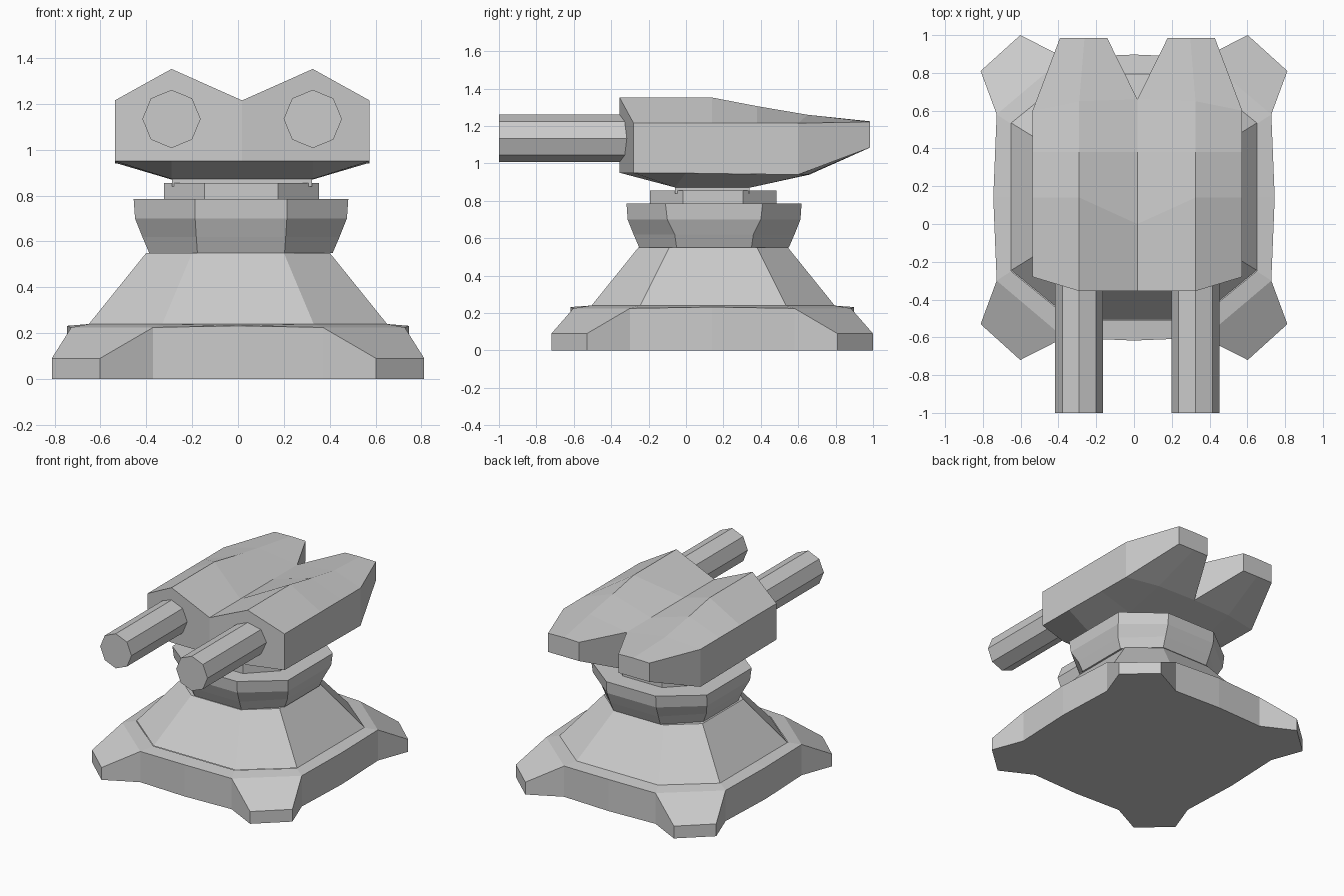
import bpy, bmesh, math
from mathutils import Matrix

if "Cube" in bpy.data.objects:
    bpy.data.objects.remove(bpy.data.objects["Cube"])

CY = 0.14      # centre of the base along y
TX = 0.018     # centre of the turret along x


def make(name, verts, faces, loc=(0, 0, 0), mirror=None):
    me = bpy.data.meshes.new(name)
    me.from_pydata(verts, [], faces)
    ob = bpy.data.objects.new(name, me)
    bpy.context.collection.objects.link(ob)
    ob.location = loc
    if mirror:
        m = ob.modifiers.new("mirror", 'MIRROR')
        m.use_axis = mirror
        m.merge_threshold = 0.0005
    bm = bmesh.new()
    bm.from_mesh(me)
    bmesh.ops.recalc_face_normals(bm, faces=bm.faces)
    bm.to_mesh(me)
    bm.free()
    return ob


def octagon_stack(name, rings, loc):
    """Stacked eight-sided rings: (z, half width, corner x, corner y)."""
    verts, faces = [], []
    for z, w, cx, cy in rings:
        verts += [(cx, -w, z), (w, -cy, z), (w, cy, z), (cx, w, z),
                  (-cx, w, z), (-w, cy, z), (-w, -cy, z), (-cx, -w, z)]
    for r in range(len(rings) - 1):
        for i in range(8):
            a, b = r * 8 + i, r * 8 + (i + 1) % 8
            faces.append((a, b, b + 8, a + 8))
    n = len(verts)
    faces += [tuple(range(8))[::-1], tuple(range(n - 8, n))]
    return make(name, verts, faces, loc)


# Footed base: one quarter, mirrored twice
outline = [(0, -.757, .232), (.37, -.742, .225), (.602, -.86, .09),
           (.812, -.67, .09), (.727, -.44, .225), (.745, 0, .232)]
inner = [(0, -.65, .24), (.33, -.65, .24), (.65, -.39, .24), (.65, 0, .24)]
v = [(x, y, 0) for x, y, z in outline] + outline + inner + [(0, 0, 0)]
f = [(i, i + 1, i + 7, i + 6) for i in range(5)]
f += [(5, 4, 3, 2, 1, 0, 16), (7, 8, 9, 10),
      (6, 7, 13, 12), (7, 10, 14, 13), (10, 11, 15, 14)]
make("footed_base", v, f, (0, CY, 0), (True, True, False))

# Tapered pedestal, bowl, turntable
octagon_stack("pedestal", [(.24, .65, .33, .39), (.55, .4, .2, .235)], (0, CY + .005, 0))
octagon_stack("bowl", [(.55, .4, .19, .2), (.62, .43, .195, .21),
                       (.70, .462, .2, .25), (.785, .468, .2, .26)], (.013, CY + .01, 0))
octagon_stack("turntable", [(.77, .338, .16, .16), (.855, .338, .16, .16)],
              (.015, CY + .005, 0))

# Neck block
v = [(x, y, z) for z in (.84, .885) for x, y in
     ((-.305, -.2), (.305, -.2), (.305, .2), (-.305, .2))]
make("neck", v, [(3, 2, 1, 0), (4, 5, 6, 7)] +
     [(i, (i + 1) % 4, (i + 1) % 4 + 4, i + 4) for i in range(4)], (TX, CY, 0))

# Turret: right half lofted front to back (valley, ridge, shoulder, lower edge, belly, keel)
X = [0, .308, .555, .555, .308, 0]
sections = [
    (X, [-.355, -.355, -.28, -.28, -.355, -.355], [1.215, 1.352, 1.215, .95, .95, .95]),
    (X, [0, .14, .14, 0, -.06, -.06], [1.215, 1.352, 1.215, .948, .872, .872]),
    (X, [.38, .38, .38, .34, .34, .34], [1.215, 1.306, 1.215, .943, .87, .87]),
    (X, [.66, .65, .6, .6, .65, .66], [1.215, 1.26, 1.215, .94, .94, .94]),
    ([.16, .28, .41, .41, .28, .16], [.985] * 6, [1.222, 1.225, 1.222, 1.085, 1.085, 1.085]),
]
v = [p for s in sections for p in zip(*s)]
f = [(r * 6 + i, r * 6 + i + 1, r * 6 + i + 7, r * 6 + i + 6)
     for r in range(4) for i in range(5)]
f += [tuple(range(6)), tuple(range(24, 30)), (18, 24, 29, 23)]
make("turret", v, f, (TX, 0, 0), (True, False, False))

# Twin eight-sided barrels
for side, name in ((-1, "left_barrel"), (1, "right_barrel")):
    bm = bmesh.new()
    bmesh.ops.create_cone(bm, cap_ends=True, segments=8, radius1=.127, radius2=.127,
                          depth=.7, matrix=Matrix.Rotation(math.pi / 2, 4, 'X'))
    me = bpy.data.meshes.new(name)
    bm.to_mesh(me)
    bm.free()
    ob = bpy.data.objects.new(name, me)
    ob.location = (TX + side * .308, -.65, 1.134)
    bpy.context.collection.objects.link(ob)
